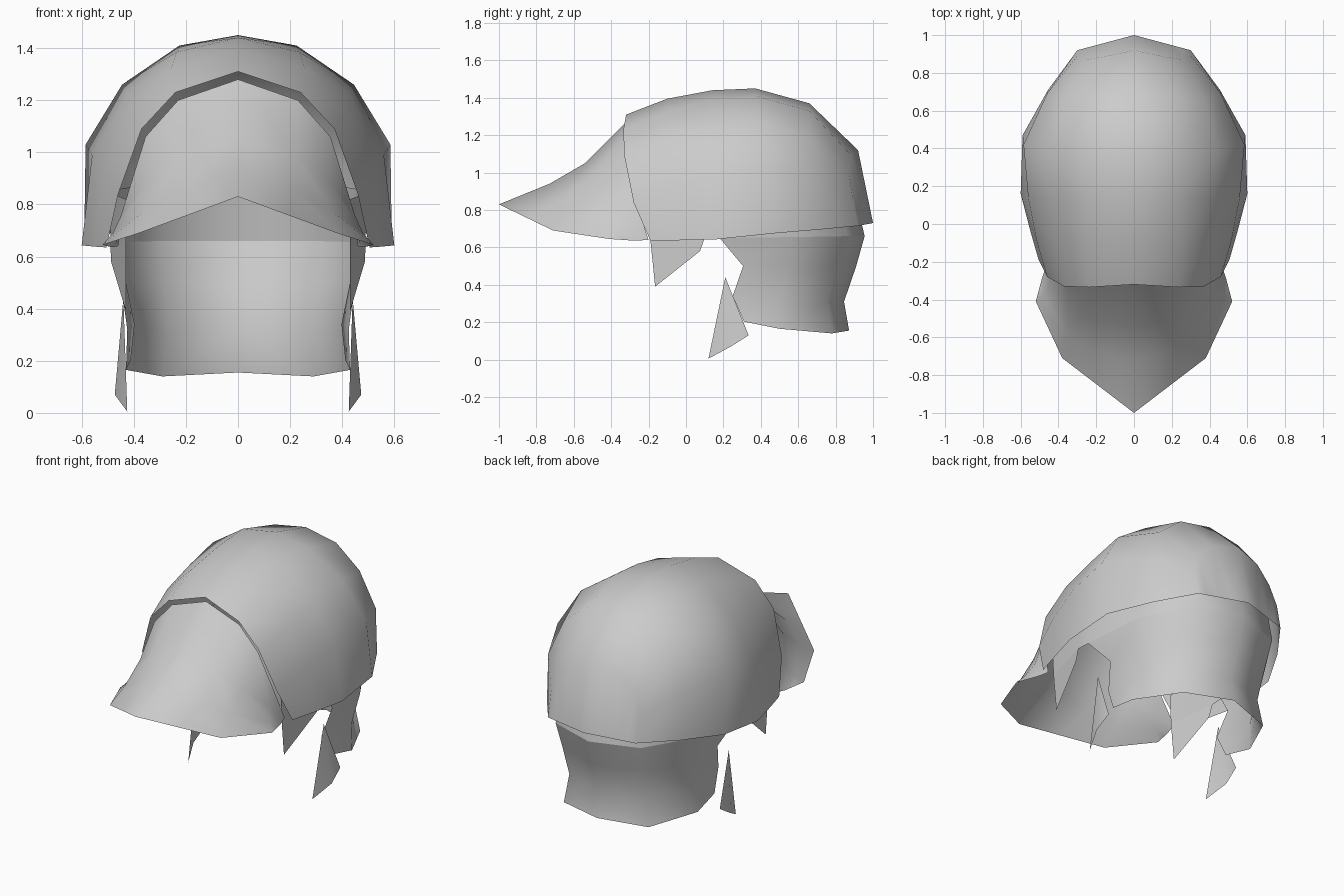
import bpy, bmesh
from mathutils import Vector

if "Cube" in bpy.data.objects:
    bpy.data.objects.remove(bpy.data.objects["Cube"])

SHADE = (0.6, 0.6, 0.6, 1)
grey = bpy.data.materials.new("plain grey")
grey.use_nodes = True
grey.diffuse_color = SHADE
grey.node_tree.nodes["Principled BSDF"].inputs["Base Color"].default_value = SHADE

CENTRE = Vector((0, 0.3, 0.6))


def sheet(name, rows):
    """Skin rows of points into an open smooth sheet, mirrored across x."""
    bm = bmesh.new()
    grid = [[bm.verts.new(p) for p in row] for row in rows]
    for a, b in zip(grid, grid[1:]):
        for i in range(len(a) - 1):
            bm.faces.new((a[i], a[i + 1], b[i + 1], b[i]))
    bmesh.ops.remove_doubles(bm, verts=bm.verts[:], dist=0.0005)
    bmesh.ops.recalc_face_normals(bm, faces=bm.faces[:])
    # turn the sheet so that it faces outward
    out = sum(f.normal.dot(f.calc_center_median() - CENTRE) * f.calc_area() for f in bm.faces)
    if out < 0:
        bmesh.ops.reverse_faces(bm, faces=bm.faces[:])
    mesh = bpy.data.meshes.new(name)
    bm.to_mesh(mesh)
    bm.free()
    mesh.materials.append(grey)
    for p in mesh.polygons:
        p.use_smooth = True
    ob = bpy.data.objects.new(name, mesh)
    bpy.context.collection.objects.link(ob)
    mirror = ob.modifiers.new("Mirror", 'MIRROR')
    mirror.use_clip = True


# Dome: arches fanning from the brow back to the rear rim
rear = Vector((0, 1, .73))
corner = Vector((.3, .92, .715))
sheet("dome", [
    [(0, -.32, 1.31), (.24, -.335, 1.23), (.37, -.33, 1.09), (.46, -.28, .84), (.505, -.19, .635)],
    [(0, -.1, 1.395), (.255, -.1, 1.325), (.415, -.1, 1.165), (.515, -.09, .92), (.548, -.04, .638)],
    [(0, .14, 1.44), (.235, .14, 1.385), (.425, .14, 1.225), (.56, .14, .99), (.6, .16, .643)],
    [(0, .37, 1.45), (.225, .37, 1.41), (.445, .39, 1.26), (.585, .42, 1.03), (.59, .47, .675)],
    [(0, .66, 1.37), (.21, .66, 1.33), (.37, .66, 1.2), (.46, .69, .98), (.455, .71, .695)],
    [(0, .92, 1.12), (.16, .885, 1.09), (.26, .87, 1.0), (.3, .89, .87), corner],
    [rear.lerp(corner, t) for t in (0, .3, .6, .85, 1)],
])

# Peak: starts just inside the brow and runs forward to a pointed lip
sheet("front_peak", [
    [(0, -.31, 1.28), (.23, -.315, 1.2), (.355, -.31, 1.06), (.43, -.26, .82), (.46, -.2, .64)],
    [(0, -.54, 1.05), (.225, -.51, .98), (.355, -.45, .88), (.45, -.33, .755), (.47, -.235, .638)],
    [(0, -.73, .94), (.215, -.67, .85), (.36, -.585, .775), (.48, -.375, .69), (.485, -.28, .636)],
    [(0, -1, .83), (.19, -.855, .76), (.38, -.71, .69), (.52, -.41, .645), (.5, -.335, .64)],
])

# Band under the dome, running from nape to temple
sheet("inner_band", [
    [(0, .9, .9), (.28, .82, .89), (.45, .57, .86), (.49, .18, .84), (.48, .1, .84), (.43, -.2, .82)],
    [(0, .955, .66), (.29, .86, .66), (.455, .57, .655), (.485, .18, .65), (.49, .1, .65), (.43, -.19, .635)],
])

# Neck flap: pinched above a flared hem, its front edge curled inward
sheet("neck_flap", [
    [(0, .955, .66), (.29, .86, .66), (.455, .57, .655), (.485, .18, .65)],
    [(0, .91, .5), (.28, .81, .5), (.45, .55, .5), (.43, .305, .5)],
    [(0, .845, .31), (.27, .755, .31), (.425, .5, .32), (.397, .25, .34)],
    [(0, .872, .155), (.29, .78, .14), (.43, .5, .165), (.412, .31, .203)],
])

# Pointed lock hanging from each temple
sheet("temple_lock", [
    [(.43, -.19, .635), (.49, .1, .65)],
    [(.43, -.165, .39), (.487, .075, .58)],
])

# Loose pointed lock beside each jaw
sheet("jaw_lock", [
    [(.44, .21, .44), (.44, .21, .44), (.44, .21, .44)],
    [(.425, .12, .005), (.473, .24, .07), (.466, .335, .13)],
])
